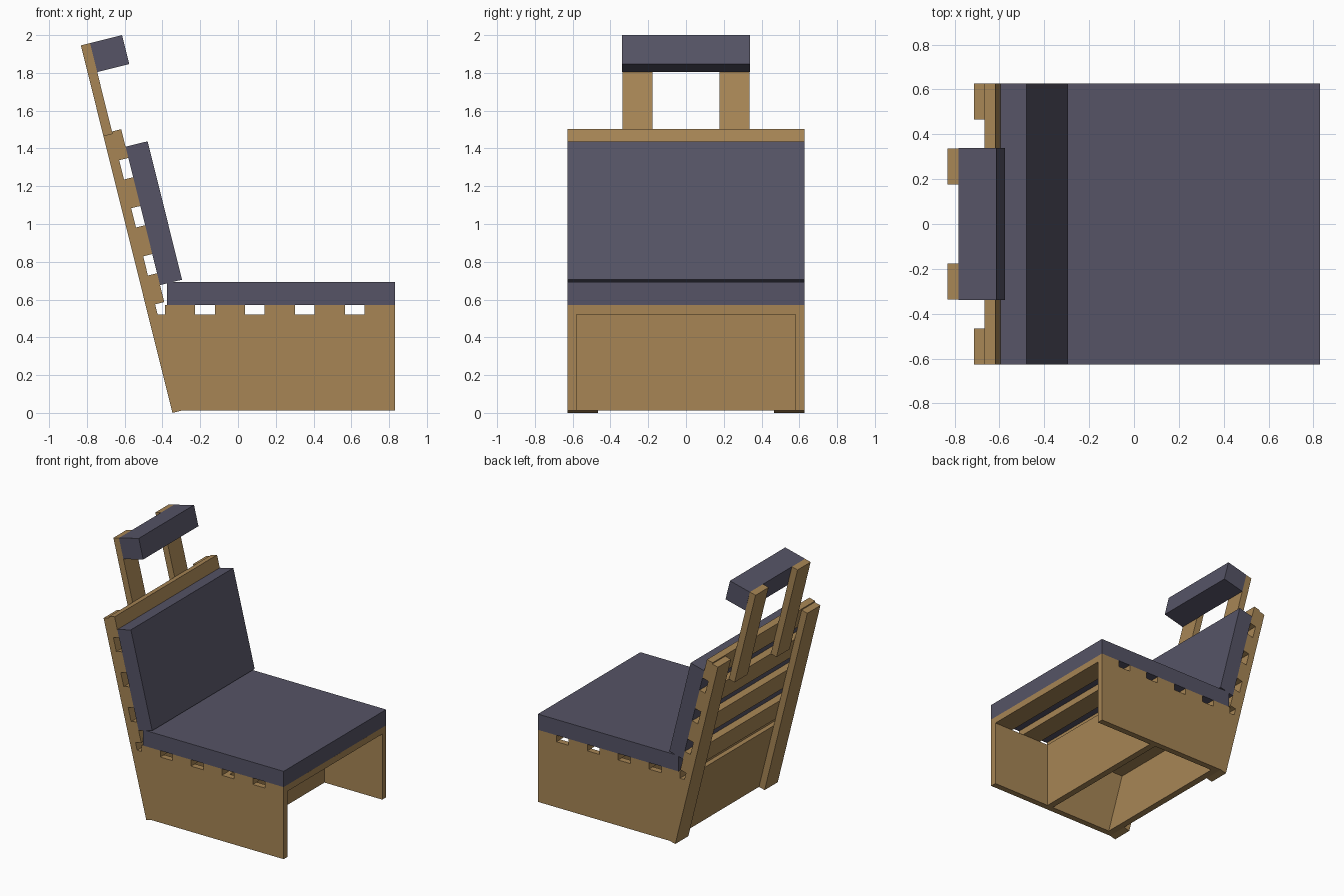
import bpy, bmesh, math
from mathutils import Matrix, Vector

cube = bpy.data.objects.get("Cube")
if cube:
    bpy.data.objects.remove(cube, do_unlink=True)


def material(name, rgb):
    m = bpy.data.materials.new(name)
    m.use_nodes = True
    m.diffuse_color = (*rgb, 1)
    m.node_tree.nodes["Principled BSDF"].inputs["Base Color"].default_value = (*rgb, 1)
    return m


WOOD = material("warm wood", (0.385, 0.235, 0.09))
FABRIC = material("slate fabric", (0.092, 0.088, 0.132))

HALF = 0.627                       # half width of the chair
INNER = 0.58                       # inside of the side panels
BOTTOM, PANEL_TOP, SEAT_Z = 0.012, 0.52, 0.57
LEAN = math.radians(14)
ORIGIN = Vector((-0.347, 0, 0))    # rear lower corner of the back legs
TILT = Matrix.Translation(ORIGIN) @ Matrix.Rotation(-LEAN, 4, 'Y')


def finish(name, bm, mat, matrix=Matrix()):
    bmesh.ops.recalc_face_normals(bm, faces=bm.faces)
    me = bpy.data.meshes.new(name)
    bm.to_mesh(me)
    bm.free()
    me.materials.append(mat)
    ob = bpy.data.objects.new(name, me)
    ob.matrix_world = matrix
    bpy.context.collection.objects.link(ob)
    return ob


def prism(name, profile, y0, y1, mat, matrix=Matrix()):
    """Extrude an x-z profile from y0 to y1."""
    bm = bmesh.new()
    face = bm.faces.new([bm.verts.new((x, y0, z)) for x, z in profile])
    ext = bmesh.ops.extrude_face_region(bm, geom=[face])
    verts = [g for g in ext["geom"] if isinstance(g, bmesh.types.BMVert)]
    bmesh.ops.translate(bm, verts=verts, vec=(0, y1 - y0, 0))
    return finish(name, bm, mat, matrix)


def box(name, x, y, z, mat, matrix=Matrix()):
    return prism(name, [(x[0], z[0]), (x[1], z[0]), (x[1], z[1]), (x[0], z[1])],
                 y[0], y[1], mat, matrix)


def lean_x(d, z):
    """x of the leaning plane at distance d in front of the leg backs."""
    return ORIGIN.x + d / math.cos(LEAN) - z * math.tan(LEAN)


# Base: side panels with a leaning rear edge, mirrored left and right
side = [(lean_x(0.05, BOTTOM), BOTTOM), (0.83, BOTTOM),
        (0.83, PANEL_TOP), (lean_x(0.05, PANEL_TOP), PANEL_TOP)]
for s, tag in ((-1, "right"), (1, "left")):
    lo, hi = sorted((s * INNER, s * HALF))
    prism(f"side_panel_{tag}", side, lo, hi, WOOD)
    # Leaning back leg and headrest post
    lo, hi = sorted((s * 0.467, s * HALF))
    box(f"back_leg_{tag}", (0, 0.05), (lo, hi), (0, 1.512), WOOD, TILT)
    lo, hi = sorted((s * 0.177, s * 0.337))
    box(f"headrest_post_{tag}", (0, 0.05), (lo, hi), (1.26, 2.005), WOOD, TILT)

# Base: cross panel under the seat and leaning rear panel
box("cross_panel", (0.285, 0.335), (-INNER, INNER), (BOTTOM, PANEL_TOP), WOOD)
rear = [(lean_x(d, z), z) for d, z in ((0.05, BOTTOM), (0.10, BOTTOM),
                                       (0.10, PANEL_TOP), (0.05, PANEL_TOP))]
prism("rear_panel", rear, -INNER, INNER, WOOD)

# Seat slats
for i in range(5):
    x = -0.387 + i * 0.2643
    box(f"seat_slat_{i + 1}", (x, x + 0.16), (-HALF, HALF), (PANEL_TOP, SEAT_Z), WOOD)

# Back slats
for i in range(4):
    z = 0.58 + i * 0.262
    box(f"back_slat_{i + 1}", (0.05, 0.10), (-HALF, HALF), (z, z + 0.157), WOOD, TILT)

# Cushions
box("seat_cushion", (-0.375, 0.83), (-HALF, HALF), (SEAT_Z, 0.692), FABRIC)
box("back_cushion", (0.10, 0.22), (-HALF, HALF), (0.672, 1.427), FABRIC, TILT)
box("headrest_cushion", (0.05, 0.225), (-0.338, 0.338), (1.847, 2.005), FABRIC, TILT)
